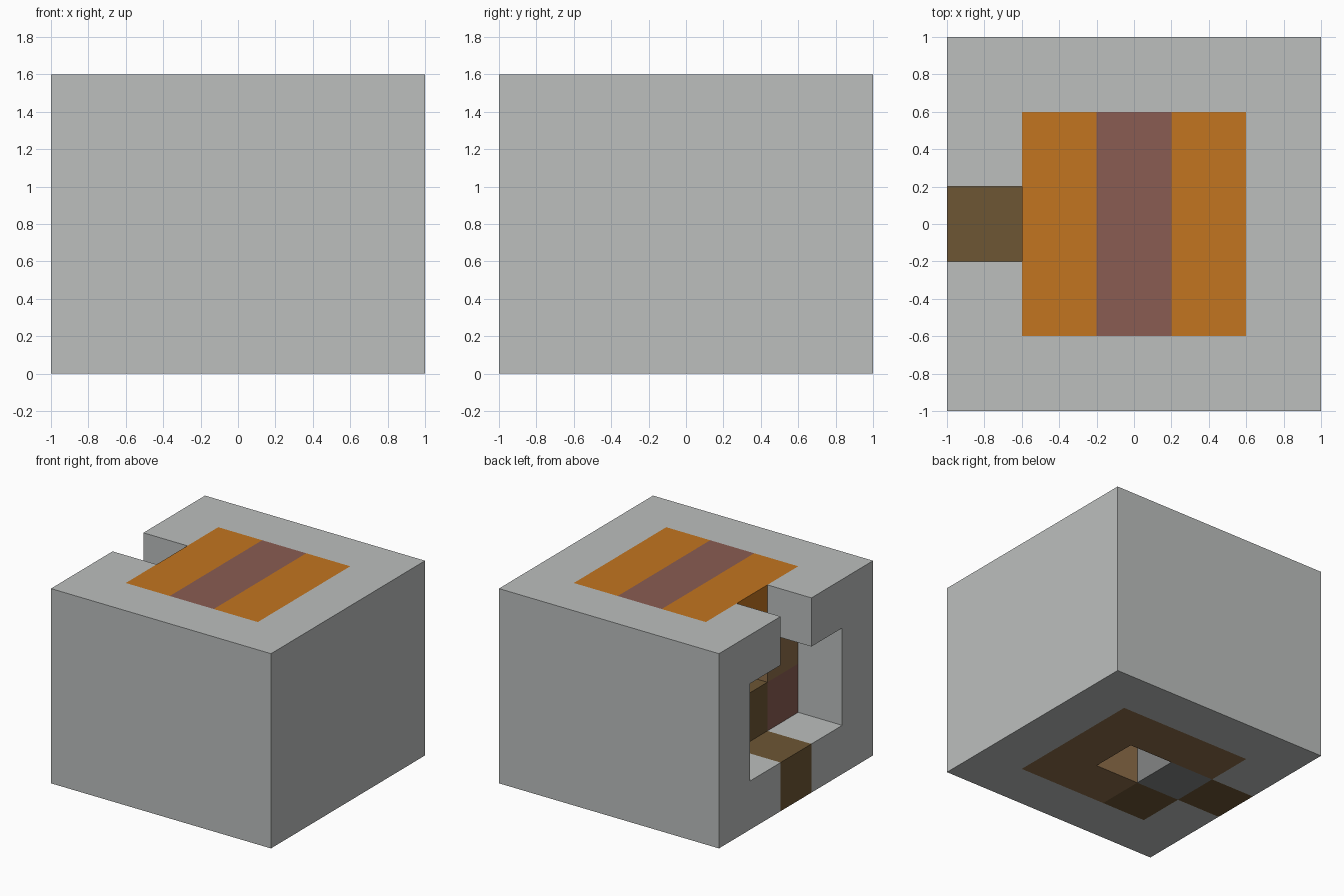
import bpy
import bmesh
import math
from mathutils import Vector

old = bpy.data.objects.get("Cube")
if old:
    bpy.data.objects.remove(old, do_unlink=True)

CELL = 0.4


def material(name, rgb):
    """Make one flat colour from 0-255 display values."""
    linear = [((v / 255 + 0.055) / 1.055) ** 2.4 for v in rgb] + [1.0]
    mat = bpy.data.materials.new(name)
    mat.use_nodes = True
    mat.diffuse_color = linear
    bsdf = mat.node_tree.nodes["Principled BSDF"]
    bsdf.inputs["Base Color"].default_value = linear
    bsdf.inputs["Roughness"].default_value = 0.8
    return mat


grey = material("light grey", (188, 191, 190))
mid_grey = material("mid grey", (131, 133, 133))
orange = material("orange", (194, 117, 32))
mauve = material("mauve", (138, 92, 82))
tan = material("tan", (142, 110, 74))
brown = material("dark brown", (109, 86, 52))

# Puzzle layers from the bottom up: rows run back to front, columns run -x to +x
LAYERS = [
    ["GGGGG", "GtttG", "sd.tG", "GcttG", "GGGGG"],
    ["GGGGG", ".nttG", ".kttG", ".qttG", "GGGGG"],
    ["GGGGG", ".tttG", "..ttG", ".tttG", "GGGGG"],
    ["GGGGG", "GrmlG", ".rmlG", "GrmlG", "GGGGG"],
]

PARTS = {
    "G": ("outer_box", grey),
    "t": ("inner_core", tan),
    "r": ("right_top_bar", orange),
    "m": ("middle_top_bar", mauve),
    "l": ("left_top_bar", orange),
    "s": ("slot_block", brown),
    "c": ("bottom_corner_block", brown),
    "k": ("centre_block", brown),
    "d": ("bottom_key_block", mid_grey),
    "n": ("back_inner_block", mauve),
    "q": ("front_inner_block", mauve),
}


def cells_of(letter):
    return {(x, 4 - row, z)
            for z, layer in enumerate(LAYERS)
            for row, line in enumerate(layer)
            for x, mark in enumerate(line) if mark == letter}


def build_part(name, cells, mat):
    """Skin a group of cells with outer faces only, then merge flat faces."""
    bm = bmesh.new()
    corners = {}

    def corner(p):
        key = tuple(round(2 * v) for v in p)
        if key not in corners:
            corners[key] = bm.verts.new((p - Vector((2, 2, -0.5))) * CELL)
        return corners[key]

    for cell in cells:
        centre = Vector(cell)
        for axis in range(3):
            for sign in (-1, 1):
                normal = Vector((0, 0, 0))
                normal[axis] = sign
                if tuple(int(v) for v in centre + normal) in cells:
                    continue
                u = Vector((0, 0, 0))
                u[(axis + 1) % 3] = 0.5
                w = normal.cross(u)
                mid = centre + normal / 2
                bm.faces.new([corner(mid + a * u + b * w)
                              for a, b in ((-1, -1), (1, -1), (1, 1), (-1, 1))])
    bmesh.ops.dissolve_limit(bm, angle_limit=math.radians(1),
                             verts=bm.verts, edges=bm.edges)
    mesh = bpy.data.meshes.new(name)
    bm.to_mesh(mesh)
    bm.free()
    mesh.materials.append(mat)
    obj = bpy.data.objects.new(name, mesh)
    bpy.context.collection.objects.link(obj)


for letter, (name, mat) in PARTS.items():
    build_part(name, cells_of(letter), mat)
